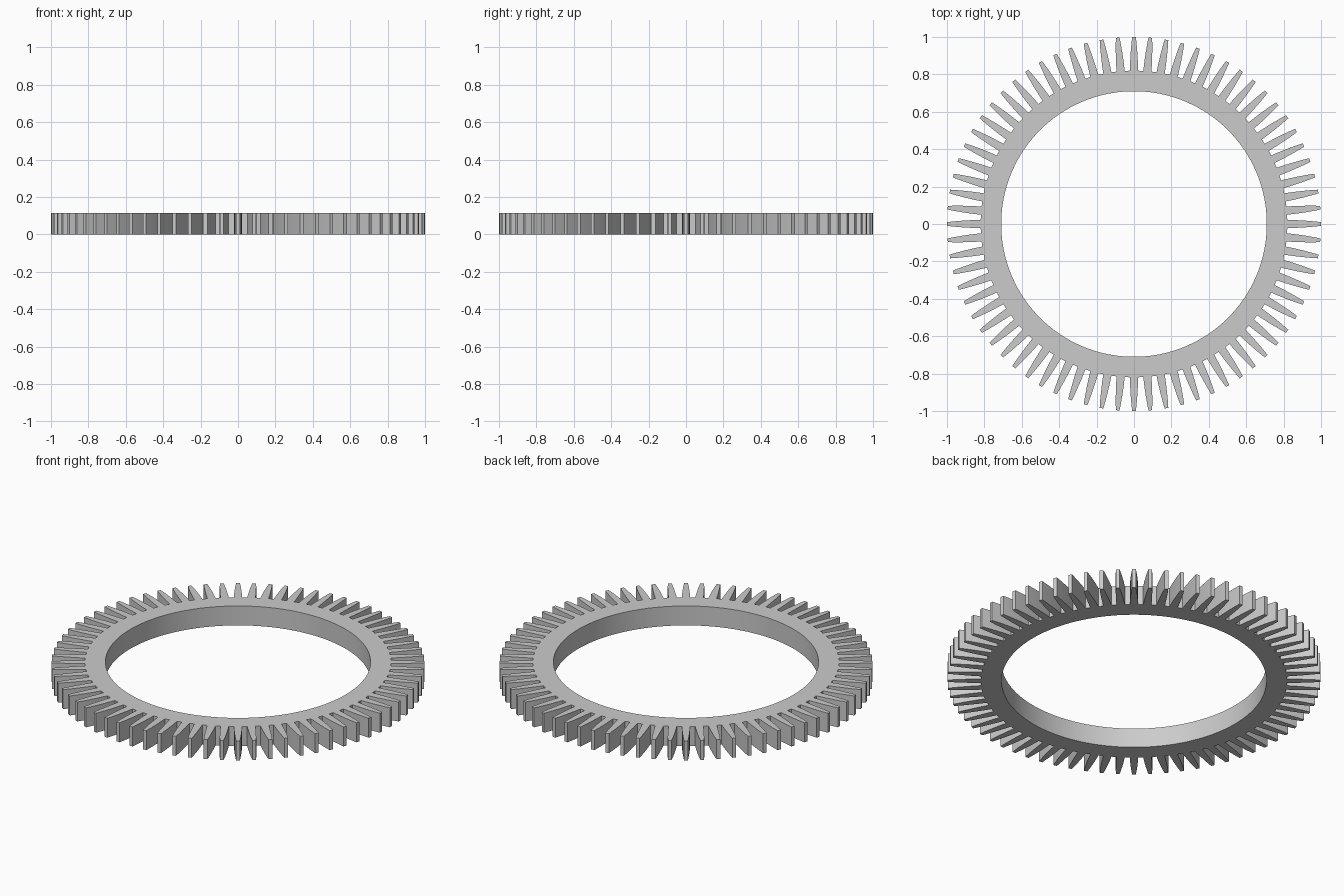
import bpy, bmesh
from math import cos, sin, pi, radians
from mathutils import Matrix, Vector

cube = bpy.data.objects.get("Cube")
if cube:
    bpy.data.objects.remove(cube)

TEETH = 72
INNER_R, ROOT_R = 0.71, 0.82
HEIGHT = 0.115
# Tooth flank from root to tip: (radius, half width)
FLANK = [(ROOT_R, 0.022), (0.87, 0.0205), (0.92, 0.0175), (0.96, 0.0143), (1.0, 0.010)]

bm = bmesh.new()
step = 2 * pi / TEETH
half = FLANK[0][1] / ROOT_R


def polar(r, a):
    return Vector((r * cos(a), r * sin(a), 0))


def add_face(points):
    bm.faces.new([bm.verts.new(p) for p in points])


def ring_piece(a, b):
    add_face([polar(INNER_R, a), polar(ROOT_R, a), polar(ROOT_R, b), polar(INNER_R, b)])


# Flat gear outline: ring pieces under each tooth and gap, plus the tooth itself
for i in range(TEETH):
    a = i * step
    ring_piece(a - half, a + half)
    ring_piece(a + half, a + step - half)
    right = [polar(r, -w / r) for r, w in FLANK]
    left = [polar(r, w / r) for r, w in reversed(FLANK)]
    turn = Matrix.Rotation(a, 3, 'Z')
    add_face([turn @ p for p in right + left])
bmesh.ops.remove_doubles(bm, verts=bm.verts, dist=0.0005)

# Give the outline its thickness
result = bmesh.ops.extrude_face_region(bm, geom=bm.faces[:], use_keep_orig=True)
top = [v for v in result["geom"] if isinstance(v, bmesh.types.BMVert)]
bmesh.ops.translate(bm, verts=top, vec=(0, 0, HEIGHT))
bmesh.ops.recalc_face_normals(bm, faces=bm.faces)

mesh = bpy.data.meshes.new("ring_gear")
bm.to_mesh(mesh)
bm.free()
gear = bpy.data.objects.new("ring_gear", mesh)
bpy.context.collection.objects.link(gear)

# Smooth bore and flanks, sharp rims
bpy.context.view_layer.objects.active = gear
gear.select_set(True)
bpy.ops.object.shade_smooth_by_angle(angle=radians(30))
